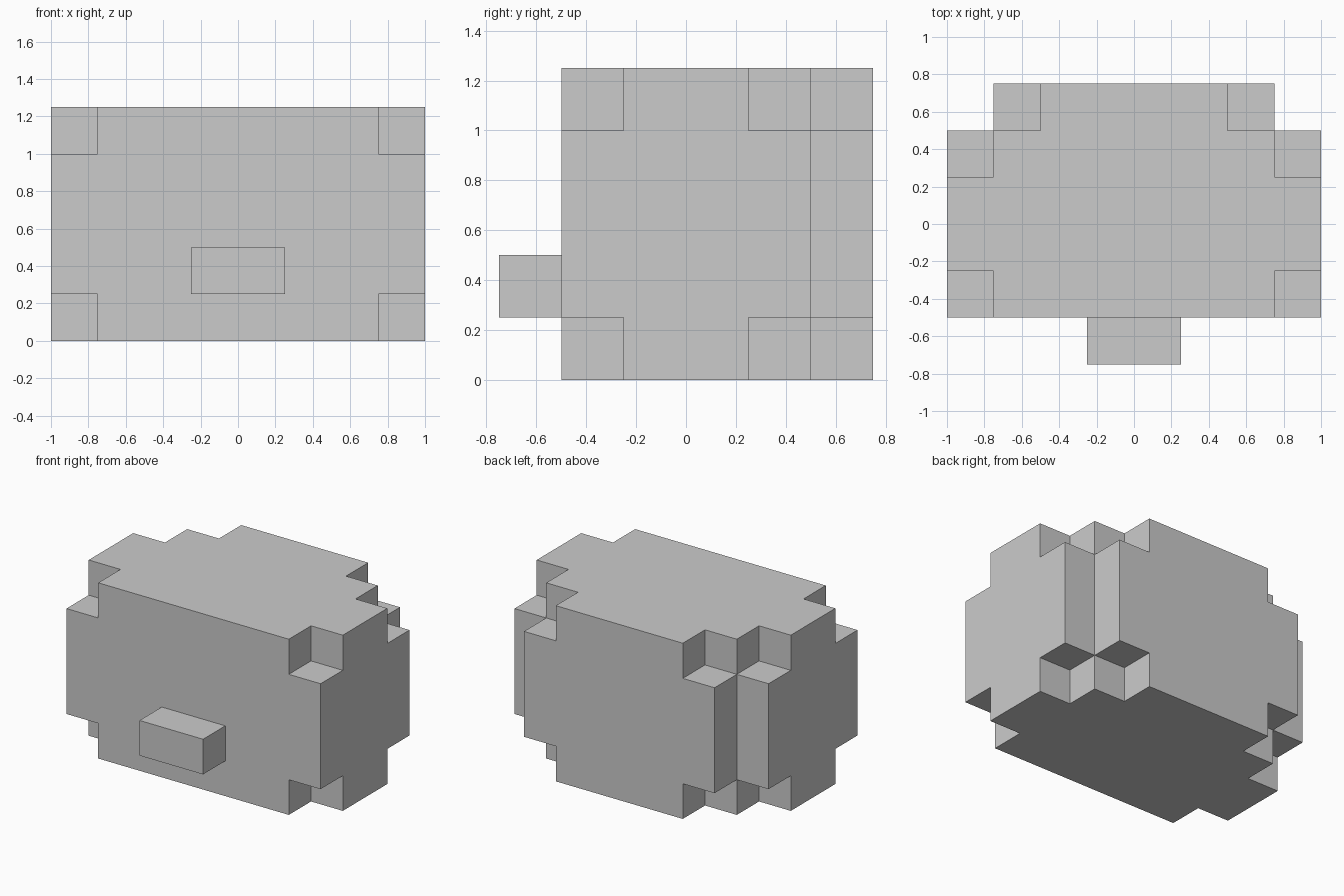
import bpy, bmesh
from itertools import product
from mathutils import Vector

if "Cube" in bpy.data.objects:
    bpy.data.objects.remove(bpy.data.objects["Cube"])

S = 0.25  # size of one block


def add_object(name, bm):
    mesh = bpy.data.meshes.new(name)
    bm.to_mesh(mesh)
    bm.free()
    obj = bpy.data.objects.new(name, mesh)
    bpy.context.collection.objects.link(obj)
    return obj


def block_object(name, cells, origin):
    """Skin a set of unit blocks, then merge coplanar faces."""
    bm = bmesh.new()
    for cell in cells:
        for axis, side in product(range(3), (0, 1)):
            near = list(cell)
            near[axis] += 2 * side - 1
            if tuple(near) in cells:
                continue
            u, v = (axis + 1) % 3, (axis + 2) % 3
            corners = []
            for a, b in ((0, 0), (1, 0), (1, 1), (0, 1)):
                p = list(cell)
                p[axis] += side
                p[u] += a
                p[v] += b
                corners.append(bm.verts.new(Vector(p) * S + Vector(origin)))
            bm.faces.new(corners if side else corners[::-1])
    bmesh.ops.remove_doubles(bm, verts=bm.verts, dist=0.001)
    bmesh.ops.dissolve_limit(bm, angle_limit=0.01, verts=bm.verts, edges=bm.edges)
    return add_object(name, bm)


# Head: wide box with a narrower back layer
cells = set(product(range(8), range(4), range(5)))
cells |= set(product(range(1, 7), (4,), range(5)))

# Notch the corners of the box and of the back layer
for z in (0, 4):
    cells -= set(product((0, 7), (0, 3), (z,)))
    cells -= set(product((1, 6), (4,), (z,)))
block_object("head", cells, (-1, -0.5, 0))

# Snout on the front face
block_object("snout", set(product(range(2), range(1), range(1))), (-0.25, -0.75, 0.25))
